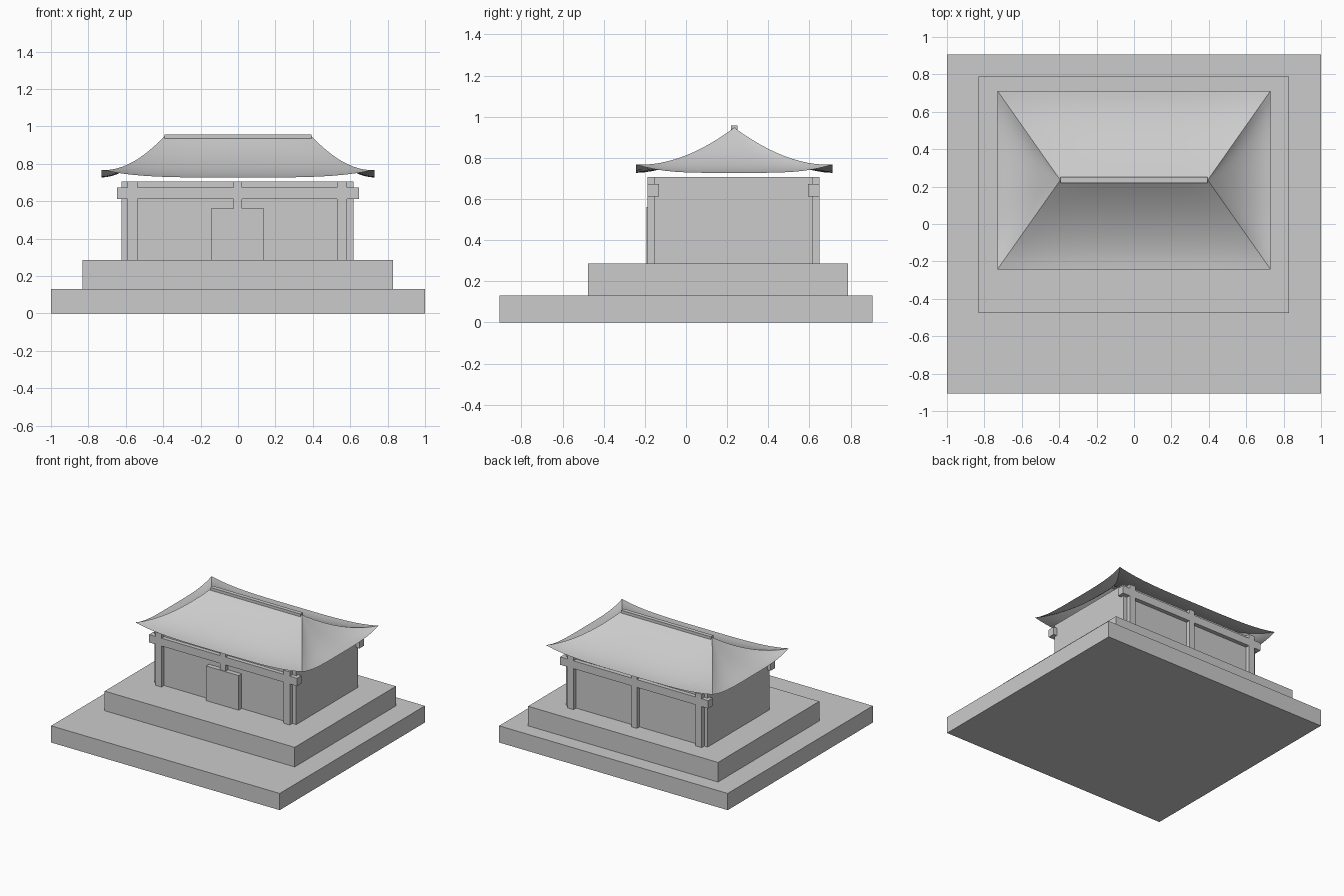
import bpy
import bmesh

if "Cube" in bpy.data.objects:
    bpy.data.objects.remove(bpy.data.objects["Cube"], do_unlink=True)

stone = bpy.data.materials.new("plain_grey")
stone.use_nodes = True
GREY = (0.6, 0.6, 0.6, 1)
stone.diffuse_color = GREY
stone.node_tree.nodes["Principled BSDF"].inputs["Base Color"].default_value = GREY


def add_object(name, bm):
    mesh = bpy.data.meshes.new(name)
    bm.to_mesh(mesh)
    bm.free()
    mesh.materials.append(stone)
    obj = bpy.data.objects.new(name, mesh)
    bpy.context.collection.objects.link(obj)
    return obj


def box(name, xs, ys, zs):
    bm = bmesh.new()
    bmesh.ops.create_cube(bm, size=1)
    for v in bm.verts:
        for axis, (lo, hi) in enumerate((xs, ys, zs)):
            v.co[axis] = lo + (v.co[axis] + 0.5) * (hi - lo)
    return add_object(name, bm)


# Stepped platform
FLOOR, TOP = 0.287, 0.707
box("lower_platform", (-1, 1), (-0.907, 0.907), (0, 0.132))
box("upper_platform", (-0.832, 0.83), (-0.477, 0.788), (0.132, FLOOR))

# Hall walls
box("hall_walls", (-0.622, 0.618), (-0.155, 0.617), (FLOOR, TOP))

# Posts and tie beams on the front and back
for side, ys in (("front", (-0.187, -0.131)), ("back", (0.593, 0.649))):
    box(side + "_beam", (-0.648, 0.647), ys, (0.611, 0.673))
    for place, x, half in (("right", -0.565, 0.027),
                           ("middle", -0.002, 0.023),
                           ("left", 0.557, 0.027)):
        box(f"{side}_{place}_post", (x - half, x + half), ys, (FLOOR, TOP))

# Door panel
box("door", (-0.145, 0.14), (-0.192, -0.15), (FLOOR, 0.561))

# Hipped roof: concave slopes with upturned corners
EAVE_X, EAVE_Y, RIDGE_X = 0.73, 0.477, 0.394
CENTRE_Y, EAVE_Z, RISE, LIFT = 0.235, 0.727, 0.22, 0.041
ROWS, COLS = 12, 20


def slope_point(side, t, u):
    """t runs from ridge to eave, u runs along the eave from -1 to 1."""
    half_x = RIDGE_X + (EAVE_X - RIDGE_X) * t
    half_y = EAVE_Y * t
    z = EAVE_Z + RISE * (1 - t) ** 1.8 + LIFT * t * abs(u) ** 4
    x, y = {"front": (u * half_x, -half_y), "left": (half_x, u * half_y),
            "back": (-u * half_x, half_y), "right": (-half_x, -u * half_y)}[side]
    return x, y + CENTRE_Y, z


bm = bmesh.new()
for side in ("front", "left", "back", "right"):
    grid = [[bm.verts.new(slope_point(side, r / ROWS, 2 * c / COLS - 1))
             for c in range(COLS + 1)] for r in range(ROWS + 1)]
    for r in range(ROWS):
        for c in range(COLS):
            bm.faces.new((grid[r][c], grid[r + 1][c],
                          grid[r + 1][c + 1], grid[r][c + 1]))
bmesh.ops.remove_doubles(bm, verts=bm.verts, dist=0.0001)
roof = add_object("roof", bm)
bpy.context.view_layer.objects.active = roof
roof.select_set(True)
bpy.ops.object.shade_smooth_by_angle(angle=0.35)

# Ridge cap
box("ridge_cap", (-0.394, 0.392), (0.219, 0.251), (0.936, 0.958))
